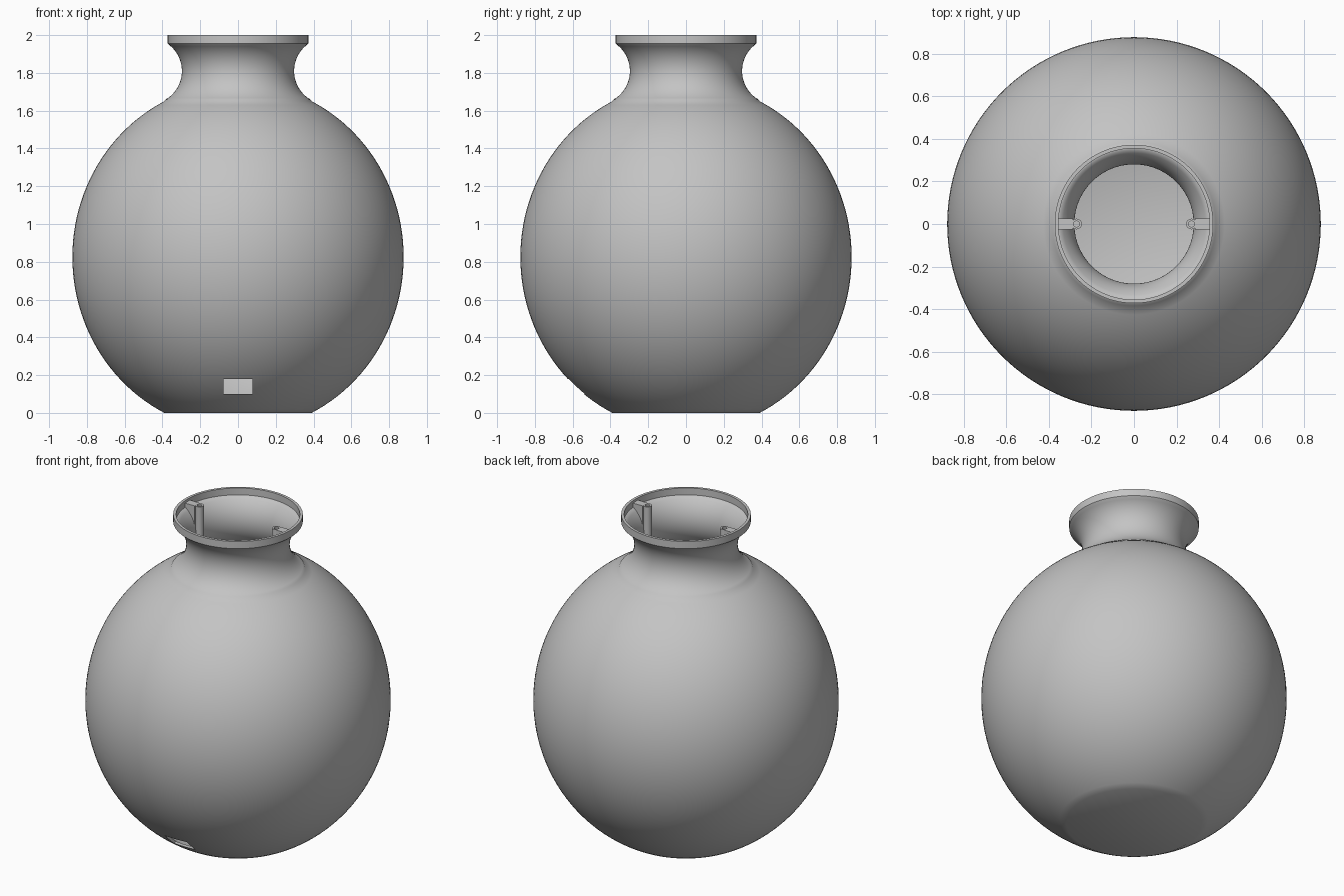
import bpy, bmesh, math
from mathutils import Matrix

if "Cube" in bpy.data.objects:
    bpy.data.objects.remove(bpy.data.objects["Cube"])

grey = bpy.data.materials.new("light_grey")
grey.use_nodes = True
COLOUR = (0.55, 0.55, 0.55, 1)
grey.diffuse_color = COLOUR
grey.node_tree.nodes["Principled BSDF"].inputs["Base Color"].default_value = COLOUR

BODY_Z, BODY_R, BODY_H = 0.825, 0.877, 0.921   # egg-shaped body
NECK_X, NECK_Z, NECK_R = 0.472, 1.81, 0.175    # centre of the concave neck arc
WALL = 0.017


def make_object(name, bm):
    bmesh.ops.remove_doubles(bm, verts=bm.verts, dist=1e-5)
    bmesh.ops.recalc_face_normals(bm, faces=bm.faces)
    mesh = bpy.data.meshes.new(name)
    bm.to_mesh(mesh)
    bm.free()
    mesh.materials.append(grey)
    obj = bpy.data.objects.new(name, mesh)
    bpy.context.collection.objects.link(obj)
    return obj


def smooth(obj):
    bpy.ops.object.select_all(action='DESELECT')
    obj.select_set(True)
    bpy.context.view_layer.objects.active = obj
    bpy.ops.object.shade_smooth_by_angle(angle=math.radians(32))


def lathe(bm, profile, steps, closed=False):
    verts = [bm.verts.new((r, 0, z)) for r, z in profile]
    pairs = list(zip(verts, verts[1:]))
    if closed:
        pairs.append((verts[-1], verts[0]))
    edges = [bm.edges.new(p) for p in pairs]
    bmesh.ops.spin(bm, geom=verts + edges, cent=(0, 0, 0), axis=(0, 0, 1),
                   angle=math.tau, steps=steps, use_duplicate=False)
    bmesh.ops.remove_doubles(bm, verts=bm.verts, dist=1e-5)


def body_curve(inset, z0, z1, n=48):
    # Equal angle steps along the body between two heights
    a, c = BODY_R - inset, BODY_H - inset
    t0, t1 = (math.asin((z - BODY_Z) / c) for z in (z0, z1))
    angles = [t0 + (t1 - t0) * i / n for i in range(n + 1)]
    return [(a * math.cos(t), BODY_Z + c * math.sin(t)) for t in angles]


def neck_curve(inset, low, high, n=20):
    # Concave arc, angles in degrees from the waist of the neck
    r = NECK_R + inset
    angles = [math.radians(low + (high - low) * i / n) for i in range(n + 1)]
    return [(NECK_X - r * math.cos(t), NECK_Z + r * math.sin(t)) for t in angles]


# Hollow vessel with a stepped rim
outer = [(0, 0)] + body_curve(0, 0, 1.65) + neck_curve(0, -60, 54)
rim = [(0.372, 1.955), (0.372, 2), (0.355, 2), (0.355, 1.957)]
inner = neck_curve(WALL, 49, -60) + body_curve(WALL, 1.63, WALL) + [(0, WALL)]
bm = bmesh.new()
lathe(bm, outer + rim + inner, 128)
vessel = make_object("vessel", bm)

# Rectangular cable opening low on the front
bm = bmesh.new()
bmesh.ops.create_cube(bm, size=1, matrix=Matrix.Translation((0, -0.57, 0.14))
                      @ Matrix.Diagonal((0.154, 0.34, 0.08, 1)))
cutter = make_object("opening_cutter", bm)
cutter.hide_render = True
cut = vessel.modifiers.new("cable_opening", 'BOOLEAN')
cut.operation, cut.solver, cut.object = 'DIFFERENCE', 'EXACT', cutter
bpy.context.view_layer.objects.active = vessel
bpy.ops.object.modifier_apply(modifier=cut.name)
bpy.data.objects.remove(cutter)
smooth(vessel)

# Screw lugs inside the neck, one on each side
LUG_TOP, LUG_LOW = 1.985, 1.72
for side, turn in (("left", 0), ("right", math.pi)):
    bm = bmesh.new()
    # Tubular boss with a blind screw hole
    lathe(bm, [(0, LUG_LOW), (0.025, LUG_LOW), (0.025, LUG_TOP),
               (0.014, LUG_TOP), (0.014, 1.85), (0, 1.85)], 24)
    bmesh.ops.translate(bm, verts=bm.verts, vec=(0.27, 0, 0))
    # Web that follows the neck wall
    outline = [(0.286, LUG_TOP), (0.286, LUG_LOW)]
    outline += neck_curve(WALL / 2, -29, 51) + [(0.36, LUG_TOP)]
    face = bm.faces.new([bm.verts.new((x, -0.025, z)) for x, z in outline])
    moved = bmesh.ops.extrude_face_region(bm, geom=[face])["geom"]
    bmesh.ops.translate(bm, vec=(0, 0.05, 0),
                        verts=[v for v in moved if isinstance(v, bmesh.types.BMVert)])
    bmesh.ops.rotate(bm, verts=bm.verts, cent=(0, 0, 0),
                     matrix=Matrix.Rotation(turn, 3, 'Z'))
    smooth(make_object(side + "_screw_lug", bm))
